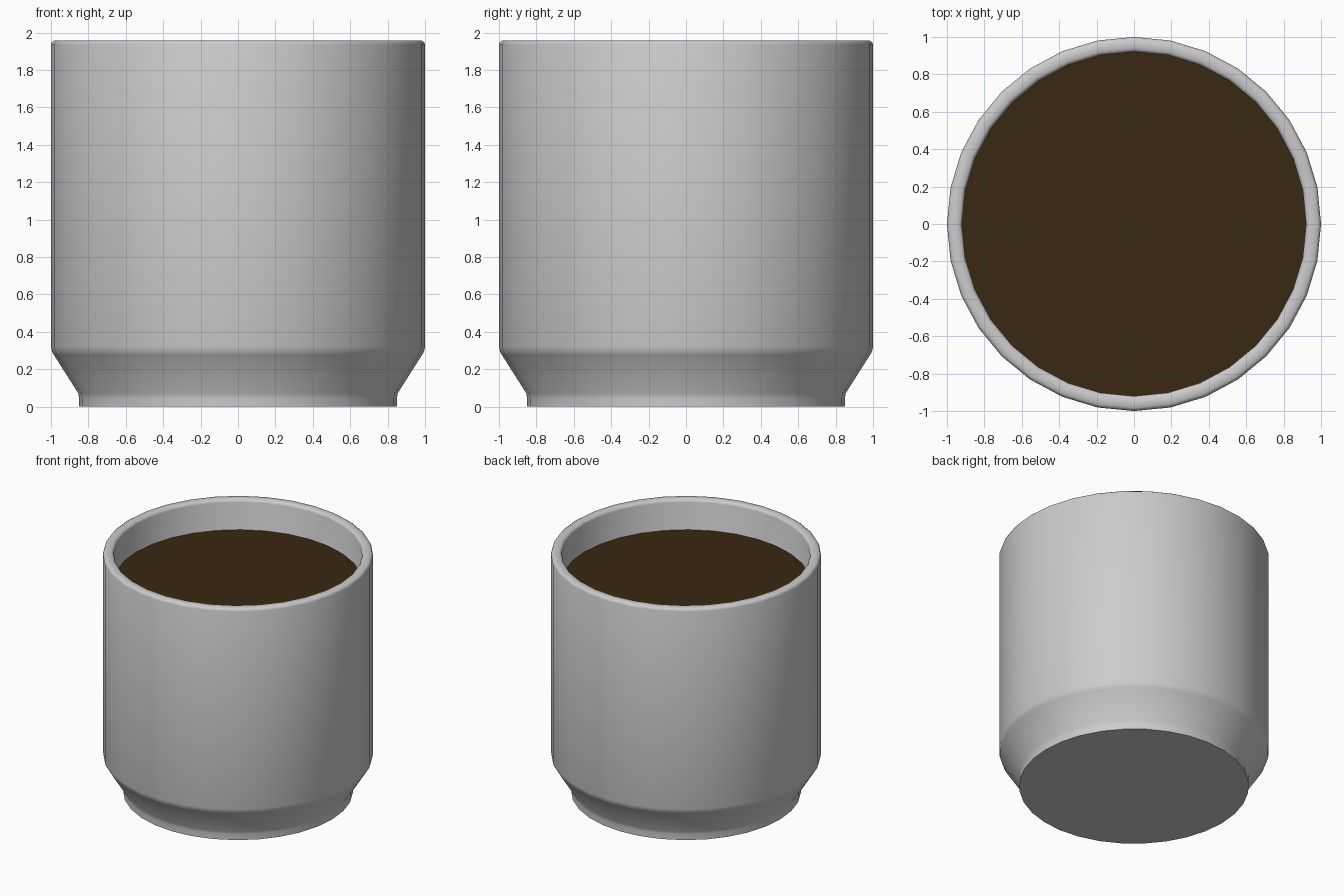
import bpy, bmesh, math

if "Cube" in bpy.data.objects:
    bpy.data.objects.remove(bpy.data.objects["Cube"])

SIDES = 32


def lathe(name, profile, angle=40):
    """Revolve (radius, z) points around z; radius 0 points close the shape."""
    bm = bmesh.new()
    rings = []
    for r, z in profile:
        if r == 0:
            rings.append([bm.verts.new((0, 0, z))] * SIDES)
        else:
            rings.append([bm.verts.new((r * math.cos(2 * math.pi * i / SIDES),
                                        r * math.sin(2 * math.pi * i / SIDES), z))
                          for i in range(SIDES)])
    for a, b in zip(rings, rings[1:]):
        for i in range(SIDES):
            j = (i + 1) % SIDES
            bm.faces.new(list(dict.fromkeys((a[i], a[j], b[j], b[i]))))
    mesh = bpy.data.meshes.new(name)
    bm.to_mesh(mesh)
    bm.free()
    obj = bpy.data.objects.new(name, mesh)
    bpy.context.collection.objects.link(obj)
    bpy.ops.object.select_all(action='DESELECT')
    obj.select_set(True)
    bpy.context.view_layer.objects.active = obj
    bpy.ops.object.shade_smooth_by_angle(angle=math.radians(angle))
    return obj


# Cup: foot, sloped shoulder, straight wall, rounded rim, hollow inside
lathe("cup", [
    (0, 0), (0.85, 0),
    (0.85, 0.045), (0.853, 0.07),
    (0.985, 0.278), (0.995, 0.295), (1.0, 0.32),
    (1.0, 1.935), (0.995, 1.948), (0.982, 1.957),
    (0.938, 1.957), (0.925, 1.948), (0.92, 1.935),
    (0.92, 0.33), (0.78, 0.1), (0, 0.08),
])

# Coffee surface
coffee = lathe("coffee", [(0.92, 1.71), (0, 1.71)])
mat = bpy.data.materials.new("coffee_brown")
mat.diffuse_color = (0.04, 0.021, 0.006, 1)
mat.use_nodes = True
mat.node_tree.nodes["Principled BSDF"].inputs["Base Color"].default_value = mat.diffuse_color
coffee.data.materials.append(mat)
